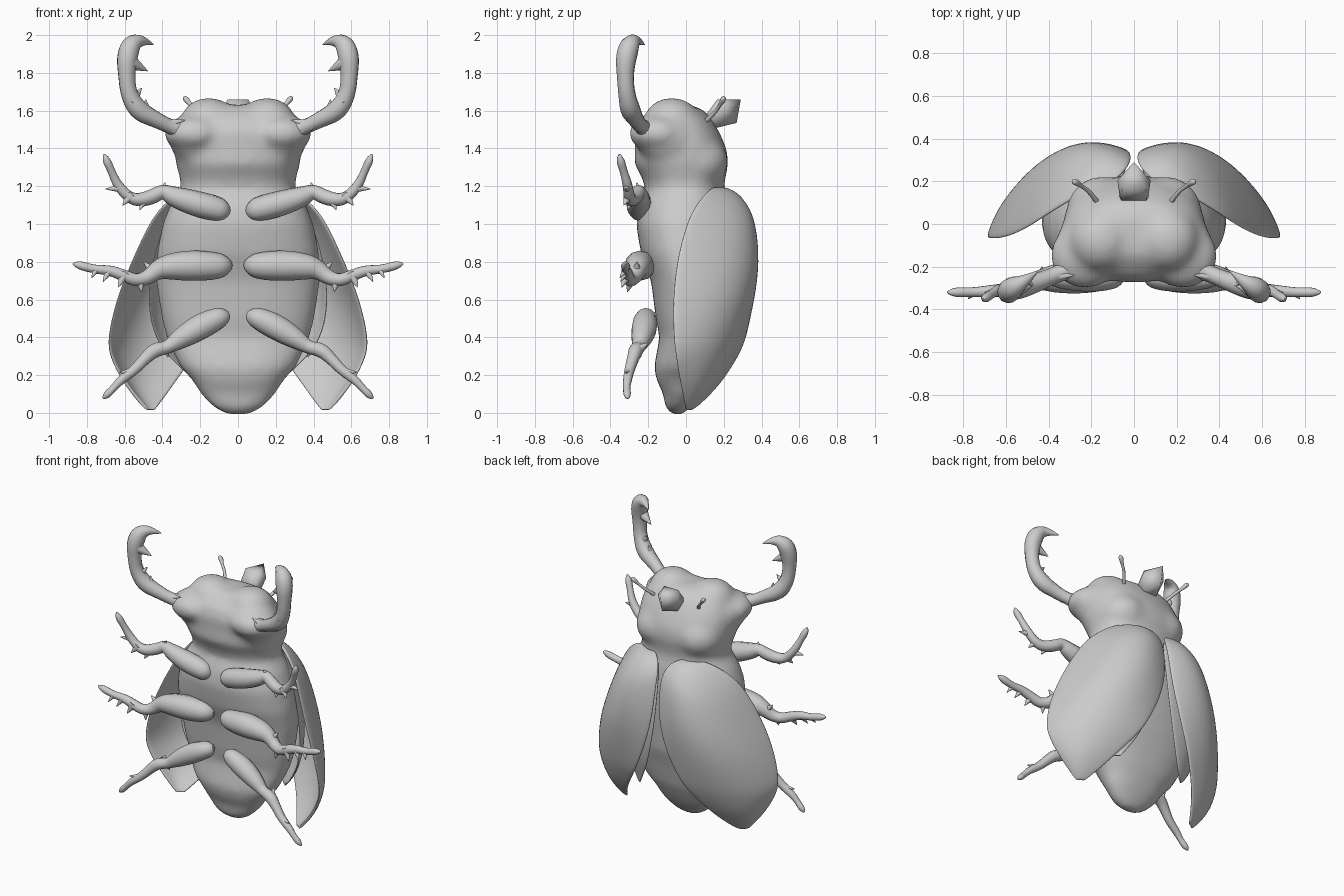
import bpy, bmesh, math
from mathutils import Vector, Matrix


def new_object(name, bm, smooth=True):
    bmesh.ops.recalc_face_normals(bm, faces=bm.faces)
    me = bpy.data.meshes.new(name)
    bm.to_mesh(me)
    bm.free()
    for p in me.polygons:
        p.use_smooth = smooth
    ob = bpy.data.objects.new(name, me)
    bpy.context.collection.objects.link(ob)
    return ob


def bridge(bm, rows, closed):
    n = len(rows[0])
    for a, b in zip(rows, rows[1:]):
        for i in range(n if closed else n - 1):
            j = (i + 1) % n
            bm.faces.new((a[i], a[j], b[j], b[i]))


def tubes(name, paths):
    """Mirrored pair of tapered smooth tubes; each path is a list of (x, y, z, radius)."""
    cu = bpy.data.curves.new(name, 'CURVE')
    cu.dimensions = '3D'
    cu.bevel_depth = 1
    cu.bevel_resolution = 4
    cu.use_fill_caps = True
    cu.resolution_u = 5
    for path in paths:
        s = cu.splines.new('NURBS')
        s.points.add(len(path) - 1)
        for p, (x, y, z, r) in zip(s.points, path):
            p.co = (x, y, z, 1)
            p.radius = r
        s.order_u = 3
        s.use_endpoint_u = True
        s.use_smooth = True
    tmp = bpy.data.objects.new(name, cu)
    bpy.context.collection.objects.link(tmp)
    me = bpy.data.meshes.new_from_object(tmp.evaluated_get(bpy.context.evaluated_depsgraph_get()))
    bpy.data.objects.remove(tmp)
    ob = bpy.data.objects.new(name, me)
    bpy.context.collection.objects.link(ob)
    ob.modifiers.new("mirror", 'MIRROR')
    return ob


def spike(base, tip, r=0.032):
    b, t = Vector(base), Vector(tip)
    return [(*b, r), (*b.lerp(t, 0.55), r * 0.5), (*t, 0.002)]


def shell(name, rows, thick):
    """Mirrored wing shell; each row is z, inner edge, mid point, outer edge (x, y each)."""
    bm = bmesh.new()
    grid = []
    for z, xi, yi, xm, ym, xo, yo in rows:
        a, m, o = Vector((xi, yi, z)), Vector((xm, ym, z)), Vector((xo, yo, z))
        c = 2 * m - 0.5 * (a + o)
        ts = [k / 12 for k in range(13)]
        grid.append([bm.verts.new((1 - t) ** 2 * a + 2 * t * (1 - t) * c + t * t * o) for t in ts])
    bridge(bm, grid, False)
    ob = new_object(name, bm)
    # make the outside face backwards so the thickness grows inwards
    if sum(p.normal.y for p in ob.data.polygons) < 0:
        ob.data.flip_normals()
    so = ob.modifiers.new("thickness", 'SOLIDIFY')
    so.thickness = thick
    so.offset = -1
    ob.modifiers.new("smooth", 'SUBSURF').levels = 2
    ob.modifiers["smooth"].render_levels = 2
    ob.modifiers.new("mirror", 'MIRROR')
    return ob


# Body and head: stacked rings (z, half width, front y, back y) fused with head lobes
rings = [(-.012, .055, -.075, -.015), (.03, .135, -.11, .02), (.1, .2, -.12, .065),
         (.17, .24, -.155, .1), (.24, .305, -.17, .13), (.32, .345, -.155, .15), (.4, .38, -.14, .17),
         (.5, .405, -.16, .2), (.7, .435, -.185, .22), (.85, .43, -.24, .23),
         (1.0, .40, -.265, .23), (1.1, .36, -.25, .22), (1.19, .30, -.215, .2),
         (1.25, .31, -.235, .21), (1.32, .33, -.275, .225), (1.4, .335, -.27, .215),
         (1.48, .33, -.275, .18), (1.55, .30, -.25, .14), (1.6, .25, -.19, .1),
         (1.63, .18, -.14, .03)]
bm = bmesh.new()
grid = []
for z, w, f, b in rings:
    row = []
    for k in range(40):
        a = math.tau * k / 40
        c, s = math.cos(a), math.sin(a)
        e = 2 / 2.3
        row.append(bm.verts.new((w * math.copysign(abs(c) ** e, c),
                                 (f + b) / 2 + (b - f) / 2 * math.copysign(abs(s) ** e, s), z)))
    grid.append(row)
bridge(bm, grid, True)
bm.faces.new(grid[0])
bm.faces.new(grid[-1])
for sx in (-1, 1):
    for (x, y, z), (rx, ry, rz) in [((.155, -.075, 1.545), (.15, .15, .125)),
                                    ((.23, -.15, 1.48), (.165, .155, .10)),
                                    ((.23, -.1, 1.45), (.135, .16, .14)),
                                    ((.15, .05, 1.33), (.17, .175, .15))]:
        bmesh.ops.create_uvsphere(bm, u_segments=24, v_segments=14, radius=1,
                                  matrix=Matrix.Translation((sx * x, y, z)) @ Matrix.Diagonal((rx, ry, rz, 1)))
body = new_object("body_and_head", bm)
rm = body.modifiers.new("fuse", 'REMESH')
rm.mode = 'VOXEL'
rm.voxel_size = 0.018
rm.use_smooth_shade = True
sm = body.modifiers.new("soften", 'SMOOTH')
sm.factor = 0.5
sm.iterations = 22

# Hard wing cases, opened outwards
shell("wing_case", [
    (1.2, .11, .19, .17, .185, .24, .15), (1.175, .04, .25, .19, .25, .31, .11),
    (1.1, .012, .298, .23, .302, .41, .05), (1.0, .01, .328, .29, .333, .48, 0),
    (.8, .02, .352, .365, .338, .572, -.052), (.6, .075, .352, .445, .295, .652, -.07),
    (.4, .165, .325, .505, .223, .697, -.065), (.3, .23, .282, .528, .18, .688, -.052),
    (.17, .325, .2, .538, .118, .618, -.032), (.07, .395, .108, .507, .06, .54, -.01),
    (.008, .445, .03, .465, .02, .485, 0)], 0.018)

# Thin inner wings folded over the abdomen
shell("inner_wing", [
    (1.15, .06, .22, .16, .22, .26, .13), (1.05, .03, .265, .24, .25, .39, .06),
    (.8, .04, .285, .32, .245, .46, .03), (.6, .075, .28, .35, .22, .485, .02),
    (.42, .13, .25, .34, .19, .455, .025), (.32, .18, .215, .31, .165, .39, .05),
    (.25, .225, .185, .28, .155, .32, .1), (.21, .25, .165, .265, .155, .275, .14)], 0.012)

# Toothed jaws
tubes("jaw", [
    [(.24, -.19, 1.48, .055), (.30, -.21, 1.50, .05), (.36, -.235, 1.515, .038), (.43, -.265, 1.55, .042),
     (.53, -.295, 1.60, .055), (.58, -.315, 1.69, .044), (.59, -.322, 1.79, .045),
     (.588, -.318, 1.88, .056), (.568, -.298, 1.95, .054), (.51, -.265, 1.978, .028), (.45, -.22, 1.95, .003)],
    spike((.575, -.32, 1.86), (.478, -.29, 1.81), .045),
    spike((.57, -.315, 1.64), (.510, -.29, 1.72), .042),
    spike((.48, -.29, 1.585), (.49, -.28, 1.66), .03),
    spike((.40, -.25, 1.52), (.28, -.24, 1.55), .035),
    spike((.42, -.26, 1.54), (.31, -.25, 1.47), .03)])

# Three pairs of legs with small spines
tubes("front_leg", [
    [(.045, -.23, 1.06, .02), (.065, -.235, 1.065, .055), (.13, -.245, 1.085, .068), (.23, -.25, 1.11, .068),
     (.34, -.25, 1.145, .055), (.40, -.25, 1.175, .036), (.45, -.265, 1.145, .04), (.52, -.29, 1.125, .036),
     (.58, -.30, 1.14, .03), (.64, -.31, 1.21, .026), (.67, -.33, 1.28, .02), (.70, -.35, 1.345, .024),
     (.708, -.352, 1.37, .004)],
    spike((.49, -.28, 1.14), (.52, -.31, 1.075)), spike((.57, -.30, 1.15), (.61, -.33, 1.10)),
    spike((.62, -.31, 1.19), (.70, -.32, 1.185), .024), spike((.41, -.25, 1.15), (.385, -.26, 1.22))])
tubes("middle_leg", [
    [(.035, -.22, .78, .02), (.055, -.225, .78, .055), (.13, -.235, .778, .075), (.25, -.245, .78, .082),
     (.37, -.255, .775, .068), (.43, -.26, .755, .05), (.48, -.275, .715, .038), (.54, -.30, .70, .034),
     (.61, -.31, .73, .032), (.68, -.315, .755, .028), (.76, -.32, .76, .022), (.85, -.32, .785, .025),
     (.875, -.32, .79, .004)],
    spike((.52, -.29, .71), (.51, -.31, .64)), spike((.60, -.31, .735), (.635, -.34, .665)),
    spike((.68, -.315, .755), (.715, -.345, .695), .025), spike((.75, -.32, .76), (.775, -.35, .715), .02),
    spike((.44, -.26, .74), (.50, -.26, .80), .035)])
tubes("rear_leg", [
    [(.05, -.20, .52, .02), (.065, -.205, .515, .045), (.12, -.215, .495, .062), (.21, -.22, .45, .07),
     (.31, -.235, .39, .055), (.375, -.25, .345, .032), (.44, -.265, .335, .04), (.49, -.28, .29, .032),
     (.55, -.30, .225, .027), (.62, -.31, .175, .024), (.66, -.315, .13, .018), (.70, -.31, .09, .022),
     (.715, -.31, .075, .004)],
    spike((.39, -.25, .36), (.37, -.24, .295)), spike((.44, -.26, .33), (.43, -.20, .37)),
    spike((.56, -.30, .22), (.63, -.32, .215), .022)])

# Feelers with a small club
tubes("feeler", [[(.17, .10, 1.54, .012), (.21, .155, 1.59, .01), (.25, .18, 1.63, .009),
                  (.27, .195, 1.655, .016), (.285, .2, 1.67, .013), (.288, .202, 1.673, .002)]])

# Faceted horn on the back of the head
bm = bmesh.new()
pts = [(0, .29, 1.66), (0, .268, 1.535)]
for sx in (-1, 1):
    pts += [(sx * .078, .205, 1.61), (sx * .055, .165, 1.66), (sx * .06, .08, 1.54), (sx * .05, .165, 1.51)]
for p in pts:
    bm.verts.new(p)
bmesh.ops.convex_hull(bm, input=bm.verts)
new_object("head_horn", bm)
